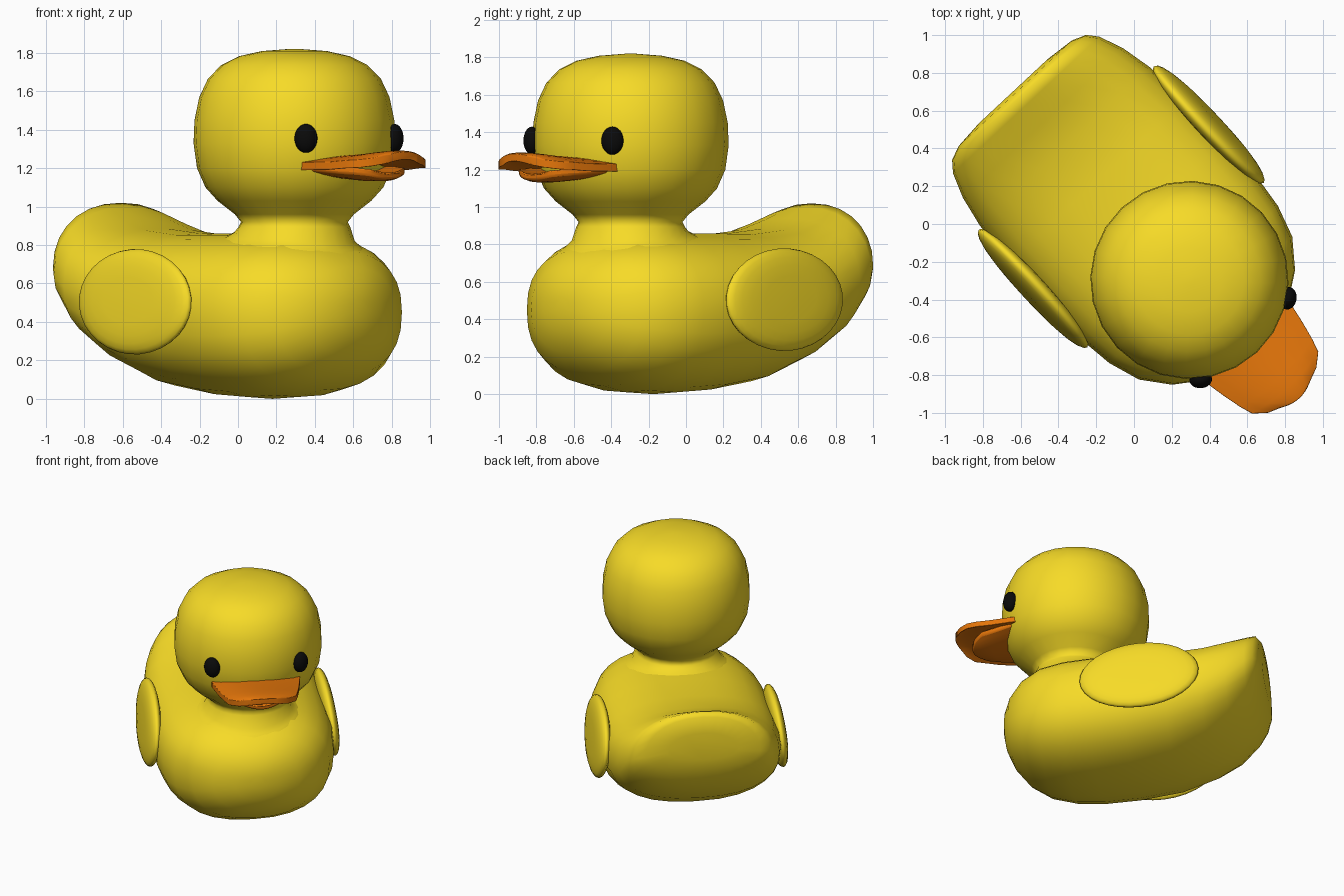
import bpy, bmesh, math
from mathutils import Matrix

if "Cube" in bpy.data.objects:
    bpy.data.objects.remove(bpy.data.objects["Cube"])

# the model looks along local +X, turned 47 degrees clockwise in plan
WORLD = Matrix.Translation((0.009, 0.0085, 0)) @ Matrix.Rotation(math.radians(-47), 4, 'Z')


def material(name, color):
    m = bpy.data.materials.new(name)
    m.diffuse_color = (*color, 1)
    m.use_nodes = True
    m.node_tree.nodes["Principled BSDF"].inputs["Base Color"].default_value = m.diffuse_color
    return m


YELLOW = material("yellow", (0.93, 0.71, 0.02))
ORANGE = material("orange", (0.78, 0.18, 0.003))
BLACK = material("black", (0.003, 0.003, 0.003))


def finish(name, bm, mat, local=Matrix(), angle=50):
    bmesh.ops.recalc_face_normals(bm, faces=bm.faces[:])
    me = bpy.data.meshes.new(name)
    bm.to_mesh(me)
    bm.free()
    me.materials.append(mat)
    ob = bpy.data.objects.new(name, me)
    bpy.context.collection.objects.link(ob)
    ob.matrix_world = WORLD @ local
    bpy.ops.object.select_all(action='DESELECT')
    ob.select_set(True)
    bpy.context.view_layer.objects.active = ob
    bpy.ops.object.shade_smooth_by_angle(angle=math.radians(angle))
    return ob


def loft(rings):
    """Closed skin through rings of points, with capped ends."""
    bm = bmesh.new()
    loops = [[bm.verts.new(p) for p in ring] for ring in rings]
    n = len(loops[0])
    for a, b in zip(loops, loops[1:]):
        for i in range(n):
            j = (i + 1) % n
            bm.faces.new((a[i], a[j], b[j], b[i]))
    bm.faces.new(loops[0])
    bm.faces.new(loops[-1])
    return bm


def fuller(v, e):
    return math.copysign(abs(v) ** e, v)


# body: position along, half width, bottom, widest height, top
sections = [
    (.92, .05, .42, .47, .52), (.905, .16, .33, .46, .60), (.855, .31, .22, .45, .69),
    (.76, .445, .12, .45, .77), (.62, .555, .045, .45, .83), (.45, .61, .01, .45, .855),
    (.25, .635, 0, .46, .86), (0, .64, .015, .47, .86), (-.3, .635, .06, .50, .86),
    (-.55, .615, .155, .54, .885), (-.72, .58, .26, .58, .94), (-.85, .53, .39, .64, 1.0),
    (-.905, .485, .49, .68, 1.02), (-.935, .41, .58, .70, .99), (-.95, .25, .66, .73, .87)]
rings = []
for x, w, b, m, t in sections:
    e = .84 if -.8 < x < .8 else .92
    ring = []
    for i in range(28):
        a = math.tau * i / 28
        s, c = fuller(math.sin(a), e), fuller(math.cos(a), e)
        ring.append((x, w * c, m + s * ((t - m) if s > 0 else (m - b))))
    rings.append(ring)
body = finish("body", loft(rings), YELLOW, angle=70)

# head and neck: turned profile (radius, height), its foot draped on the body
NECK = .417
profile = [(.29, .895), (.278, .92), (.31, .96), (.40, 1.03), (.463, 1.10), (.507, 1.20),
           (.525, 1.33), (.52, 1.45), (.495, 1.57), (.45, 1.665), (.38, 1.737), (.29, 1.782),
           (.17, 1.809), (.03, 1.82)]
circle = [(math.cos(math.tau * i / 24), math.sin(math.tau * i / 24)) for i in range(24)]
bpy.context.view_layer.update()
rings = []
for r, lift in ((.41, -.02), (.345, .006), (.315, .02)):
    ring = []
    for c, s in circle:
        hit, p, _, _ = body.ray_cast((NECK + r * c, r * s, 2), (0, 0, -1))
        ring.append((r * c, r * s, min(p.z + lift, .88)))
    rings.append(ring)
rings += [[(r * c, r * s, z) for c, s in circle] for r, z in profile]
finish("head", loft(rings), YELLOW, Matrix.Translation((NECK, 0, 0)), 80)


# bill halves: curved sheets (position along, half width, centre height, edge height)
def bill(name, rows, thick):
    rings = []
    for x, w, zc, ze in rows:
        def strip(dz):
            return [(x - 0.03 * (k / 5) ** 2, w * k / 5,
                     zc + (ze - zc) * (k / 5) ** 2 + dz) for k in range(-5, 6)]
        rings.append(strip(thick / 2) + strip(-thick / 2)[::-1])
    ob = finish(name, loft(rings), ORANGE)
    bev = ob.modifiers.new("soft_rim", 'BEVEL')
    bev.width = 0.012
    bev.segments = 2
    bev.angle_limit = math.radians(50)


bill("upper_bill", [(.70, .31, 1.24, 1.21), (.86, .315, 1.245, 1.21), (1.02, .285, 1.255, 1.212),
                    (1.12, .262, 1.265, 1.22), (1.19, .24, 1.27, 1.222), (1.245, .175, 1.27, 1.232),
                    (1.272, .105, 1.265, 1.245)], .042)
bill("lower_bill", [(.70, .27, 1.17, 1.21), (.87, .27, 1.16, 1.203), (1.0, .22, 1.15, 1.192),
                    (1.09, .185, 1.15, 1.188), (1.15, .11, 1.162, 1.18)], .036)

# eyes and wings, one on each side
for side, label in ((1, "left"), (-1, "right")):
    turn = math.atan2(.318 * side, .424)
    bm = bmesh.new()
    bmesh.ops.create_uvsphere(bm, u_segments=20, v_segments=12, radius=1)
    bmesh.ops.scale(bm, vec=(.045, .06, .075), verts=bm.verts)
    finish(label + "_eye", bm, BLACK, Matrix.Translation((.844, .316 * side, 1.355))
           @ Matrix.Rotation(turn, 4, 'Z'), 180)

    # wing: flat oval pad, rim fuller than a plain ellipsoid
    rings = []
    for k in range(1, 12):
        a = math.pi * (k / 12 - .5)
        r, y = math.cos(a) ** .6, .055 * math.sin(a)
        rings.append([(.425 * r * math.cos(math.tau * i / 32), y,
                       .275 * r * math.sin(math.tau * i / 32)) for i in range(32)])
    finish(label + "_wing", loft(rings), YELLOW, Matrix.Translation((-.115, .636 * side, .505))
           @ Matrix.Rotation(math.radians(6 * side), 4, 'X')
           @ Matrix.Rotation(math.radians(4), 4, 'Y'), 70)
